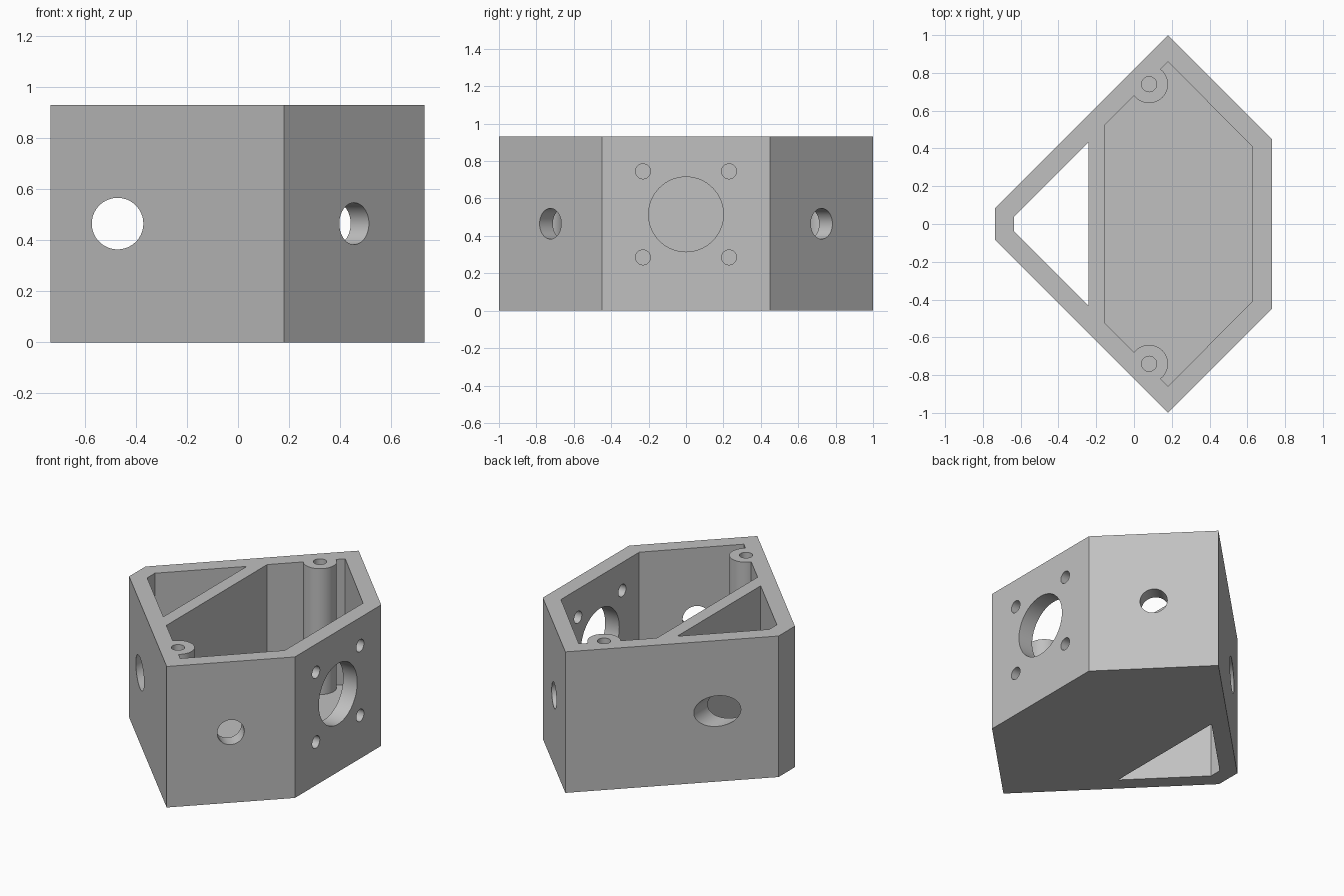
import bpy
import bmesh
from math import pi
from mathutils import Vector

HEIGHT = 0.93
FLOOR = 0.1

cube = bpy.data.objects.get("Cube")
if cube:
    bpy.data.objects.remove(cube, do_unlink=True)

grey = bpy.data.materials.new("matte grey")
grey.use_nodes = True
colour = (0.53, 0.53, 0.53, 1)
grey.diffuse_color = colour
grey.node_tree.nodes["Principled BSDF"].inputs["Base Color"].default_value = colour


def prism(name, half_profile, bottom, top):
    """Extrude a plan outline that is mirrored across y = 0."""
    outline = half_profile + [(x, -y) for x, y in reversed(half_profile)]
    bm = bmesh.new()
    base = bm.faces.new([bm.verts.new((x, y, bottom)) for x, y in outline])
    extruded = bmesh.ops.extrude_face_region(bm, geom=[base])["geom"]
    moved = [v for v in extruded if isinstance(v, bmesh.types.BMVert)]
    bmesh.ops.translate(bm, verts=moved, vec=(0, 0, top - bottom))
    bmesh.ops.recalc_face_normals(bm, faces=bm.faces)
    mesh = bpy.data.meshes.new(name)
    bm.to_mesh(mesh)
    bm.free()
    mesh.materials.append(grey)
    obj = bpy.data.objects.new(name, mesh)
    bpy.context.collection.objects.link(obj)
    return obj


def rod(name, centre, direction, radius, length, sides=48):
    """Cylinder centred on a point and aligned with a direction."""
    turn = Vector(direction).to_track_quat("Z", "Y").to_euler()
    bpy.ops.mesh.primitive_cylinder_add(vertices=sides, radius=radius, depth=length,
                                        location=centre, rotation=turn)
    obj = bpy.context.object
    obj.name = name
    obj.data.materials.append(grey)
    return obj


def cut(target, cutter):
    """Subtract the cutter and discard it."""
    mod = target.modifiers.new("cut", "BOOLEAN")
    mod.operation = "DIFFERENCE"
    mod.solver = "EXACT"
    mod.object = cutter
    cutter.hide_render = True
    bpy.context.view_layer.objects.active = target
    bpy.ops.object.modifier_apply(modifier=mod.name)
    bpy.data.objects.remove(cutter, do_unlink=True)


# Outer housing and the open wedge-shaped duct
housing = prism("housing", [(-0.735, 0.085), (0.18, 1), (0.73, 0.45)], 0, HEIGHT)
duct = prism("duct_cutter", [(-0.635, 0.04), (-0.24, 0.435)], -0.2, 1.2)
cut(housing, duct)

# Main pocket, leaving a screw post standing at each end
pocket = prism("pocket_cutter",
               [(-0.155, 0.525), (0.18, 0.86), (0.627, 0.408)], FLOOR, 1.2)
for side in (-1, 1):
    cut(pocket, rod("post_space", (0.08, side * 0.74, 0.6), (0, 0, 1), 0.1, 2, 64))
cut(housing, pocket)

# Screw holes and the angled side holes
for side in (-1, 1):
    cut(housing, rod("screw_hole", (0.08, side * 0.74, HEIGHT), (0, 0, 1), 0.04, 1.0, 32))
    cut(housing, rod("side_hole", (0.455, side * 0.725, 0.465), (1, side, 0), 0.082, 0.4))

# Cross hole through both walls of the duct
cut(housing, rod("cross_hole", (-0.472, 0, 0.465), (0, 1, 0), 0.101, 2, 64))

# Large face opening with four mounting holes
cut(housing, rod("face_opening", (0.7, 0, 0.515), (1, 0, 0), 0.2, 0.4, 64))
for side in (-1, 1):
    for level in (-1, 1):
        place = (0.7, side * 0.23, 0.515 + level * 0.23)
        cut(housing, rod("mounting_hole", place, (1, 0, 0), 0.04, 0.4, 32))

# Round hole walls, crisp panel edges
bpy.ops.object.select_all(action="DESELECT")
housing.select_set(True)
bpy.context.view_layer.objects.active = housing
bpy.ops.object.shade_smooth_by_angle(angle=pi / 6)
